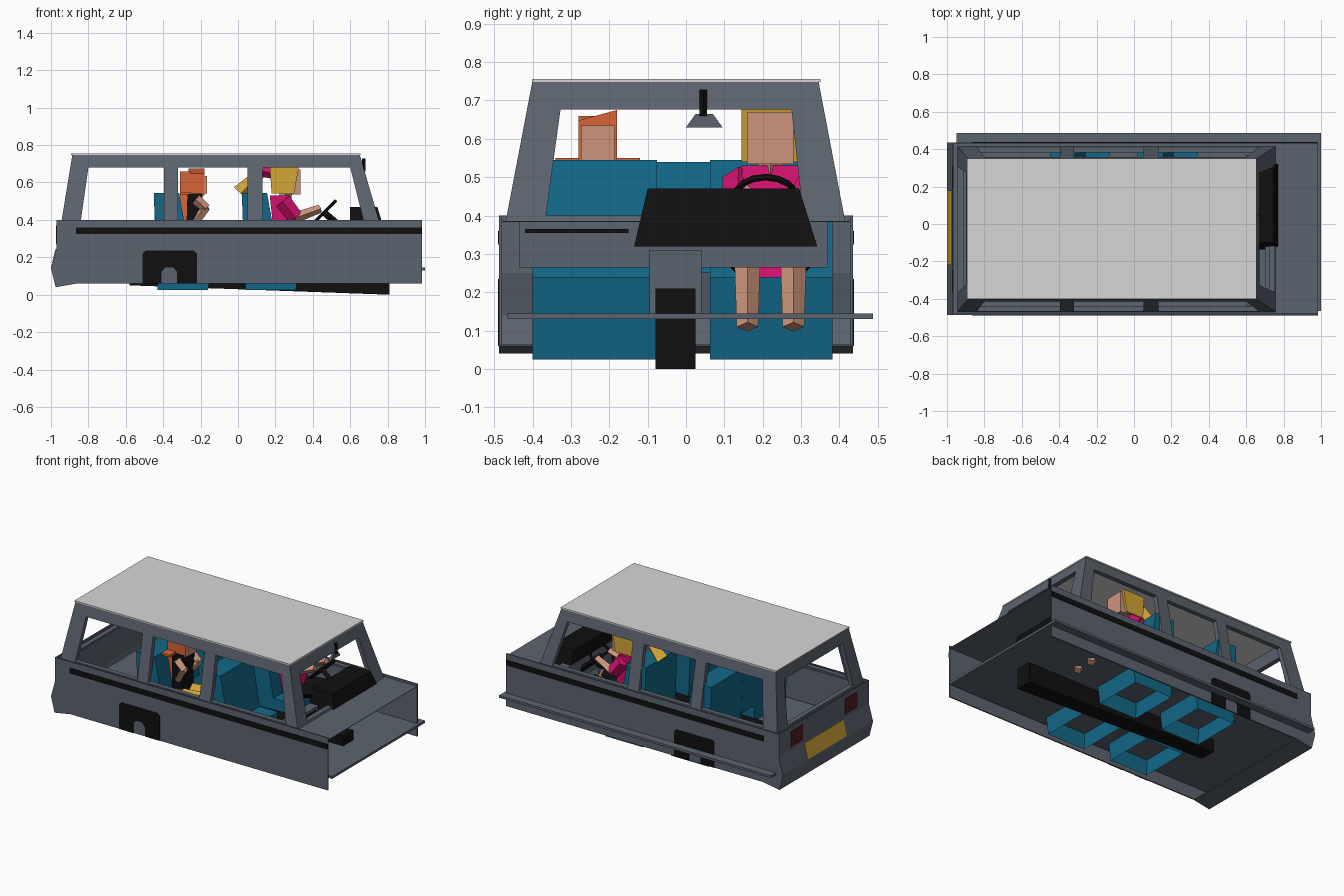
import bpy, bmesh, math
from mathutils import Vector

if "Cube" in bpy.data.objects:
    bpy.data.objects.remove(bpy.data.objects["Cube"])

def mat(name, r, g, b):
    m = bpy.data.materials.new(name)
    m.diffuse_color = (r, g, b, 1)
    m.use_nodes = True
    m.node_tree.nodes["Principled BSDF"].inputs["Base Color"].default_value = m.diffuse_color
    return m

GREY = mat("slate grey", .107, .127, .159)
ROOF = mat("light grey", .68, .68, .68)
BLACK = mat("black", .005, .005, .005)
TEAL = mat("teal", .006, .138, .246)
YELLOW = mat("yellow", .65, .38, .04)
ORANGE = mat("orange", .7, .13, .04)
SKIN = mat("skin", .6, .3, .2)
PINK = mat("magenta", .7, .006, .17)
RED = mat("dark red", .1, .01, .015)

def finish(name, bm, m):
    bmesh.ops.recalc_face_normals(bm, faces=bm.faces)
    me = bpy.data.meshes.new(name)
    bm.to_mesh(me)
    bm.free()
    me.materials.append(m)
    ob = bpy.data.objects.new(name, me)
    bpy.context.collection.objects.link(ob)
    return ob

def prism(name, profiles, axis, a, b, m, open_edge=None):
    """Extrude 2D profiles: along y they are (x, z), along x they are (y, z)."""
    bm = bmesh.new()
    for pts in profiles:
        def ring(t):
            return [bm.verts.new((p, t, q) if axis == 'y' else (t, p, q)) for p, q in pts]
        r, s = ring(a), ring(b)
        bm.faces.new(r)
        bm.faces.new(s)
        n = len(pts)
        for i in range(n):
            if i != open_edge:
                j = (i + 1) % n
                bm.faces.new((r[i], r[j], s[j], s[i]))
    return finish(name, bm, m)

def box(name, x0, x1, y0, y1, z0, z1, m):
    return prism(name, [[(x0, z0), (x1, z0), (x1, z1), (x0, z1)]], 'y', y0, y1, m)

def frustum(name, low, high, z0, z1, m):
    """Tapered block; low and high are (x0, x1, y0, y1)."""
    bm = bmesh.new()
    rings = [[bm.verts.new(c) for c in corners(r, z)] for r, z in ((low, z0), (high, z1))]
    for r in rings:
        bm.faces.new(r)
    bridge(bm, rings[0], rings[1])
    return finish(name, bm, m)

def corners(r, z):
    x0, x1, y0, y1 = r
    return [(x0, y0, z), (x1, y0, z), (x1, y1, z), (x0, y1, z)]

def bridge(bm, r, s):
    for i in range(4):
        j = (i + 1) % 4
        bm.faces.new((r[i], r[j], s[j], s[i]))

def limb(name, p, q, r1, r2, m):
    """Four-sided tapered bar from p to q."""
    p, q = Vector(p), Vector(q)
    bm = bmesh.new()
    bmesh.ops.create_cone(bm, cap_ends=True, segments=4, radius1=r1, radius2=r2, depth=(q - p).length)
    bm.transform((q - p).to_track_quat('Z', 'Y').to_matrix().to_4x4())
    bmesh.ops.translate(bm, verts=bm.verts, vec=(p + q) / 2)
    return finish(name, bm, m)

MID = -.027          # body centre line in y
Y0, Y1 = -.487, .435

# Body sides with stripe and wheel arch
side = [(.985, .06), (.985, .4), (-.97, .4), (-.97, .25), (-1, .14), (-.975, .04), (-.86, .06)]
arch = [(-.51, .06), (-.51, .22), (-.495, .235), (-.235, .235), (-.22, .22), (-.22, .06),
        (-.325, .06), (-.325, .12), (-.345, .145), (-.39, .145), (-.41, .12), (-.41, .06)]
for tag, y, s in (("right", Y0, 1), ("left", Y1, -1)):
    prism("body_side_" + tag, [side], 'y', y, y + s * .008, GREY)
    box("stripe_" + tag, -.865, .985, y - s * .003, y + s * .002, .325, .36, BLACK)
    prism("wheel_arch_" + tag, [arch], 'y', y - s * .003, y + s * .002, BLACK)

# Rear panel, plate and lamps
prism("rear_panel", [side[2:] + [(-.86, .064), (-.97, .047), (-.993, .14), (-.963, .25), (-.963, .4)]],
      'y', Y0, Y1, GREY)
prism("number_plate", [[(-.972, .245), (-.999, .147), (-1.0, .147), (-.976, .245)]],
      'y', -.22, .18, YELLOW)
for s in (-1, 1):
    c = MID + s * .278
    box("rear_lamp", -.974, -.968, c - .06, c + .06, .27, .37, RED)

# Floor and bonnet decks
box("floor", -.95, 1.0, -.465, .487, .13, .145, GREY)
box("bonnet", .7, .985, Y0 + .004, Y1 - .004, .383, .386, GREY)
box("rear_ledge", -.97, -.92, Y0 + .004, Y1 - .004, .383, .386, GREY)
for s in (-1, 1):
    c = MID + s * .435
    box("side_ledge", -.97, .75, c - .023, c + .023, .383, .386, GREY)

# Cabin frame: hollow frustum with windows cut out
bm = bmesh.new()
t = .03
lo, hi = (-.945, .757, -.47, .415), (-.885, .65, -.40, .345)
def shrink(r):
    return (r[0] + t, r[1] - t, r[2] + t, r[3] - t)
rings = [[bm.verts.new(c) for c in corners(r, z)] for r, z in
         ((lo, .385), (hi, .752), (shrink(hi), .752), (shrink(lo), .385))]
for i in range(4):
    bridge(bm, rings[i], rings[(i + 1) % 4])
cabin = finish("cabin_frame", bm, GREY)
panes = [[(-.84, .4), (-.395, .4), (-.395, .68), (-.80, .68)],
         [(-.32, .4), (.05, .4), (.05, .68), (-.32, .68)],
         [(.13, .4), (.67, .4), (.60, .68), (.13, .68)]]
screen = [[(-.365, .4), (.305, .4), (.275, .677), (-.327, .677)]]
for pts, axis in ((panes, 'y'), (screen, 'x')):
    cutter = prism("window_cutter", pts, axis, -1.2, 1.2, GREY)
    cutter.hide_render = True
    mod = cabin.modifiers.new("windows", 'BOOLEAN')
    mod.operation, mod.solver, mod.object = 'DIFFERENCE', 'EXACT', cutter
    bpy.context.view_layer.objects.active = cabin
    bpy.ops.object.modifier_apply(modifier=mod.name)
    bpy.data.objects.remove(cutter)
box("roof", -.892, .654, -.402, .35, .748, .756, ROOF)

# Dashboard, instrument hood, centre tunnel
box("dashboard", .60, .66, -.435, .37, .265, .383, GREY)
box("glovebox_strip", .658, .664, -.42, -.15, .355, .365, BLACK)
box("dash_column", .60, .67, -.095, .04, .14, .31, GREY)
frustum("instrument_hood", (.6, .79, -.135, .342), (.6, .745, -.1, .295), .32, .47, BLACK)
prism("centre_tunnel", [[(-.58, .05), (.81, 0), (.81, .21), (-.58, .16)]], 'y', -.08, .025, BLACK)

# Mirror
limb("mirror_stem", (.672, .045, .66), (.672, .045, .728), .01, .01, BLACK)
frustum("mirror", (.65, .668, 0, .095), (.655, .668, .025, .07), .63, .665, GREY)

# Steering wheel and column
bpy.ops.mesh.primitive_torus_add(major_segments=16, minor_segments=6, major_radius=.085, minor_radius=.009,
                                 location=(.46, .207, .44), rotation=(0, -math.pi / 4, 0))
wheel = bpy.context.object
wheel.name = "steering_wheel"
wheel.data.materials.append(BLACK)
limb("steering_column", (.46, .207, .44), (.61, .207, .31), .018, .018, BLACK)
limb("wheel_spoke", (.46, .125, .44), (.46, .289, .44), .01, .01, BLACK)

# Seats: open-bottomed bases that pass through the floor
seat = [(0, .025), (.27, .025), (.30, .24), (.17, .24), (.115, .545), (-.02, .545)]
for row, x in (("front", .04), ("rear", -.43)):
    for y0, y1 in ((-.40, -.075), (.062, .382)):
        prism(row + "_seat", [[(x + p, q) for p, q in seat]], 'y', y0, y1, TEAL, open_edge=0)
prism("rear_seat_centre", [[(-.44, .25), (-.32, .25), (-.37, .54), (-.45, .54)]], 'y', -.075, .062, TEAL)

# Driver
dy = .22
frustum("driver_body", (.2, .31, dy - .06, dy + .06), (.17, .28, dy - .075, dy + .075), .24, .53, PINK)
limb("driver_neck", (.25, dy, .51), (.26, dy, .56), .035, .03, SKIN)
box("driver_face", .25, .335, dy - .06, dy + .06, .535, .67, SKIN)
frustum("driver_hair", (.18, .30, dy - .075, dy + .075), (.17, .325, dy - .075, dy + .075), .54, .68, YELLOW)
limb("hair_tie", (.19, dy, .65), (.13, dy, .66), .03, .03, PINK)
limb("ponytail", (.13, dy, .66), (.015, dy, .54), .025, .05, YELLOW)
for s in (-1, 1):
    y = dy + s * .06
    limb("driver_sleeve", (.24, y + s * .02, .5), (.31, y + s * .025, .41), .045, .04, PINK)
    limb("driver_arm", (.30, y + s * .025, .41), (.44, y, .46), .03, .022, SKIN)
    limb("driver_thigh", (.24, y, .27), (.47, y, .31), .05, .04, BLACK)
    limb("driver_shin", (.46, y, .32), (.56, y, .11), .035, .028, SKIN)

# Rear passenger
py = -.23
frustum("passenger_body", (-.28, -.2, py - .05, py + .05), (-.27, -.19, py - .06, py + .06), .24, .54, BLACK)
box("passenger_face", -.235, -.165, py - .044, py + .044, .54, .635, SKIN)
prism("passenger_hair", [[(py - .05, .53), (py + .05, .53), (py + .05, .675), (py - .05, .648)]],
      'x', -.265, -.18, ORANGE)
box("long_hair", -.31, -.255, py - .05, py + .05, .32, .66, ORANGE)
box("hair_ends", -.31, -.25, py - .11, py + .11, .535, .55, ORANGE)
for s in (-1, 1):
    y = py + s * .045
    limb("passenger_arm_upper", (-.225, y + s * .025, .51), (-.17, y + s * .03, .46), .03, .025, SKIN)
    limb("passenger_arm_lower", (-.17, y + s * .03, .47), (-.24, y, .37), .025, .022, SKIN)
    limb("passenger_thigh", (-.25, y, .27), (-.07, y, .29), .05, .045, YELLOW)
    limb("passenger_shin", (-.08, y, .3), (-.04, y, .145), .035, .028, SKIN)
